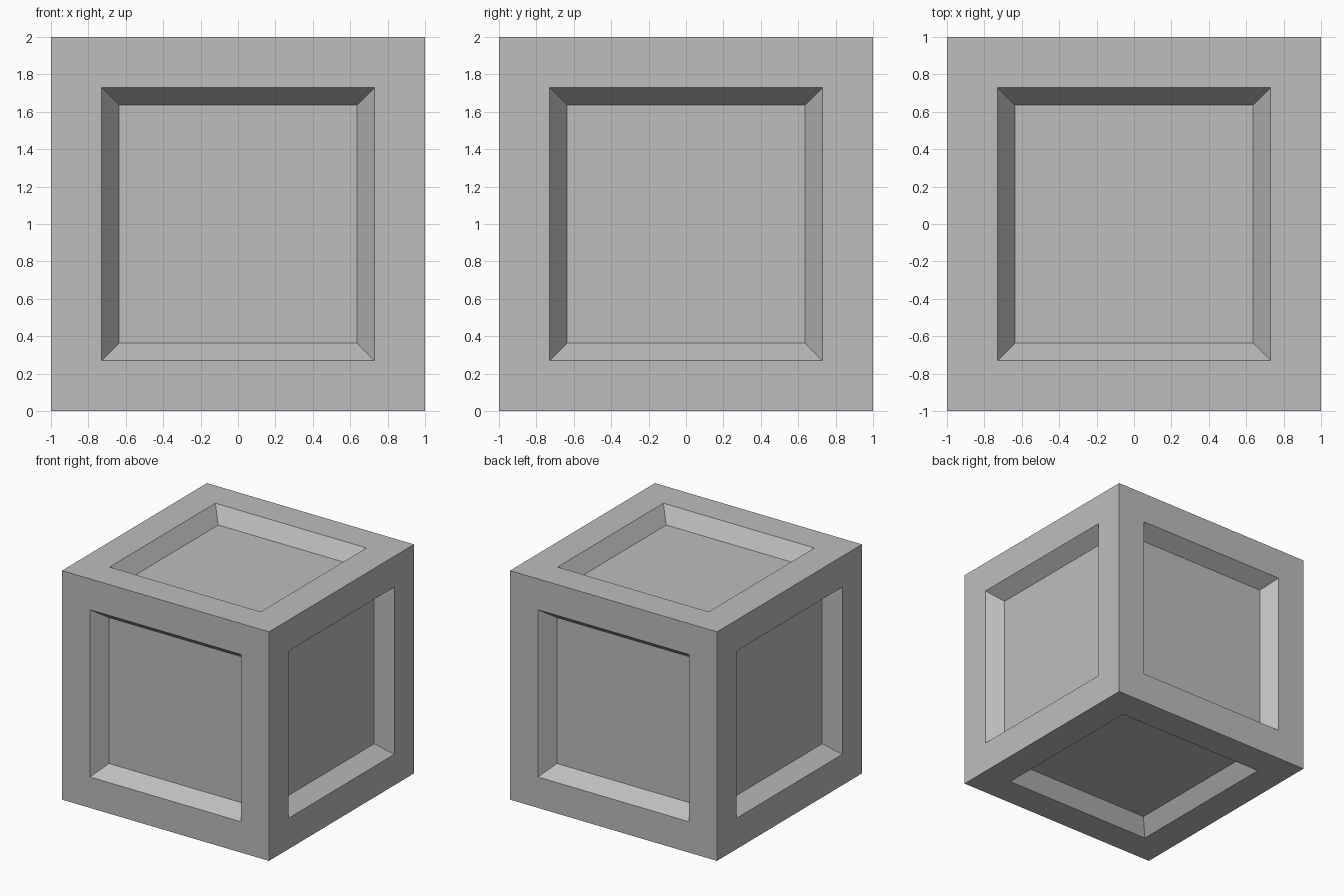
import bpy, bmesh

default = bpy.data.objects.get("Cube")
if default:
    bpy.data.objects.remove(default, do_unlink=True)

OPENING, FLOOR, DEPTH = 0.73, 0.637, 0.13

# Grey material
grey = bpy.data.materials.new("grey")
grey.use_nodes = True
colour = (0.513, 0.513, 0.513, 1)
grey.diffuse_color = colour
grey.node_tree.nodes["Principled BSDF"].inputs["Base Color"].default_value = colour

# Crate body: a cube with a sloped square recess in each face
bm = bmesh.new()
bmesh.ops.create_cube(bm, size=2)
sides = bm.faces[:]
for width in (1 - OPENING, OPENING - FLOOR):
    bmesh.ops.inset_individual(bm, faces=sides, thickness=width, use_even_offset=True)
for face in sides:
    shift = -face.normal * DEPTH
    bmesh.ops.translate(bm, verts=face.verts, vec=shift)
bm.normal_update()

mesh = bpy.data.meshes.new("recessed_crate")
bm.to_mesh(mesh)
bm.free()
mesh.materials.append(grey)
crate = bpy.data.objects.new("recessed_crate", mesh)
crate.location.z = 1
bpy.context.collection.objects.link(crate)
